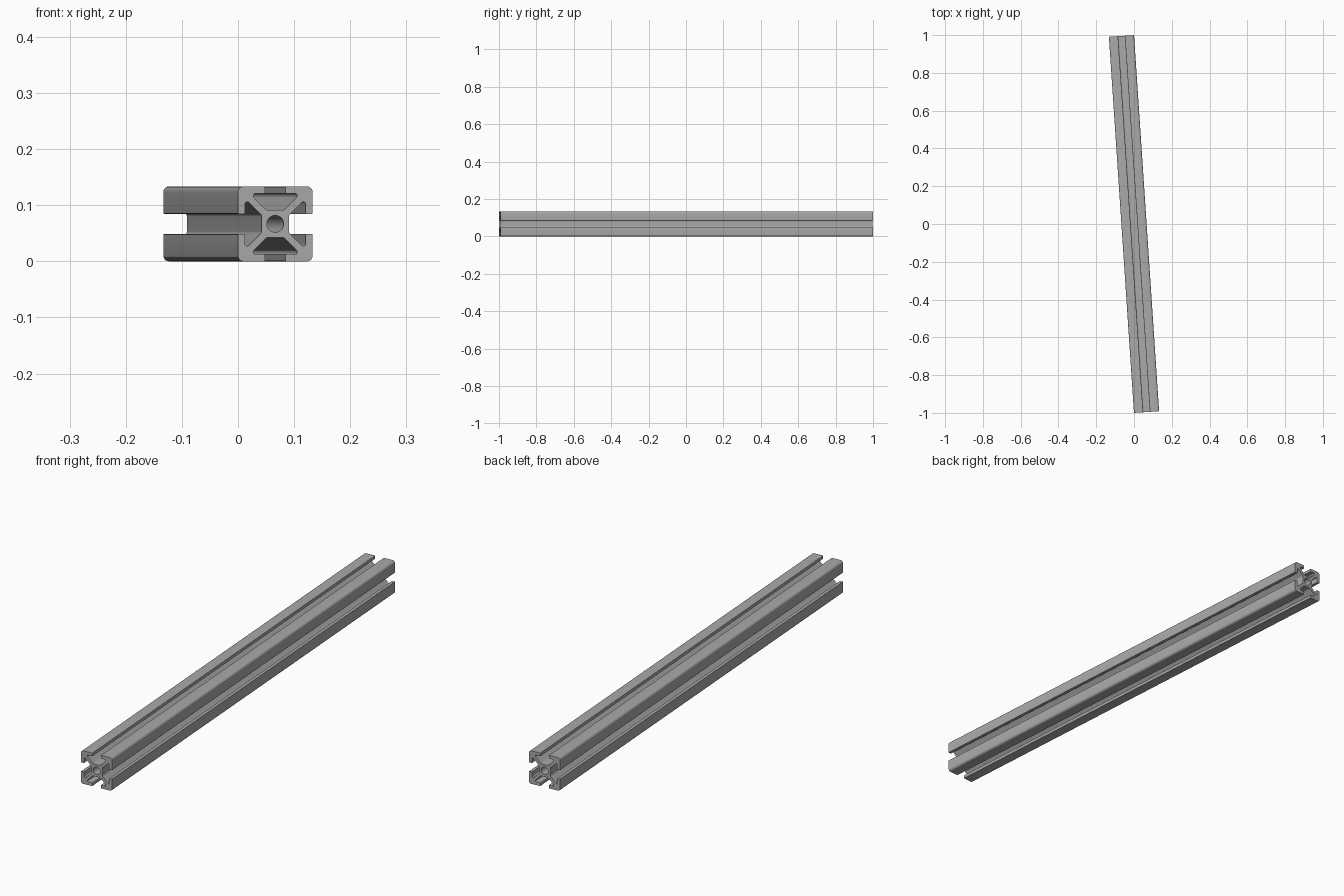
import bpy, bmesh, math
from mathutils import Vector, Matrix

cube = bpy.data.objects.get("Cube")
if cube:
    bpy.data.objects.remove(cube, do_unlink=True)

LENGTH = 1.9955
TILT = math.atan(0.0667)
HALF = 0.0667        # half width of the square section
SLOT = 0.018         # half width of the slot mouth
LIP = 0.054          # inner face of the slot lips
CAVITY = 0.039       # half width of the slot cavity
SHOULDER = 0.048     # where the cavity starts to narrow
CORE = 0.0245        # half width of the centre core
FLOOR = 0.0155       # half width of the slot floor
BORE = 0.015


def fillet(corners, steps=5):
    """Round each (point, radius) corner of a closed outline."""
    out = []
    for i, (p, r) in enumerate(corners):
        a = (corners[i - 1][0] - p).normalized()
        b = (corners[(i + 1) % len(corners)][0] - p).normalized()
        if r == 0:
            out.append(p)
            continue
        half = a.angle(b) / 2
        centre = p + (a + b).normalized() * (r / math.sin(half))
        start = p + a * (r / math.tan(half)) - centre
        end = p + b * (r / math.tan(half)) - centre
        sweep = start.angle_signed(end)
        for k in range(steps + 1):
            out.append(centre + Matrix.Rotation(-sweep * k / steps, 2) @ start)
    return out


# One slot, mirrored about its middle, then turned onto all four sides
lower = [((HALF, -HALF), 0.010), ((HALF, -SLOT), 0.0015), ((LIP, -SLOT), 0),
         ((LIP, -CAVITY), 0.003), ((SHOULDER, -CAVITY), 0.003),
         ((CORE, -FLOOR), 0.006)]
upper = [((x, -y), r) for (x, y), r in reversed(lower[1:])]
corners = []
for quarter in range(4):
    turn = Matrix.Rotation(quarter * math.pi / 2, 2)
    corners += [(turn @ Vector(p), r) for p, r in lower + upper]
outline = fillet(corners)
bore = [Vector((BORE * math.cos(a), BORE * math.sin(a)))
        for a in (k * math.tau / 32 for k in range(32))]

# Filled section with a round bore, extruded to the full length
curve = bpy.data.curves.new("rail_section", "CURVE")
curve.dimensions = "2D"
curve.fill_mode = "BOTH"
curve.extrude = LENGTH / 2
for loop in (outline, bore):
    spline = curve.splines.new("POLY")
    spline.points.add(len(loop) - 1)
    for point, p in zip(spline.points, loop):
        point.co = (p.x, p.y, 0, 1)
    spline.use_cyclic_u = True
helper = bpy.data.objects.new("rail_section", curve)
bpy.context.collection.objects.link(helper)
bpy.context.view_layer.update()
depsgraph = bpy.context.evaluated_depsgraph_get()
mesh = bpy.data.meshes.new_from_object(helper.evaluated_get(depsgraph))
bpy.data.objects.remove(helper, do_unlink=True)

# Lay the rail down, turned slightly in plan
bm = bmesh.new()
bm.from_mesh(mesh)
bmesh.ops.remove_doubles(bm, verts=bm.verts, dist=0.00001)
bmesh.ops.recalc_face_normals(bm, faces=bm.faces)
bm.transform(Matrix.Translation((0, 0, HALF)) @ Matrix.Rotation(TILT, 4, "Z")
             @ Matrix.Rotation(math.pi / 2, 4, "X"))
bm.to_mesh(mesh)
bm.free()
mesh.name = "slotted_rail"
rail = bpy.data.objects.new("slotted_rail", mesh)
bpy.context.collection.objects.link(rail)

# Plain aluminium grey
grey = bpy.data.materials.new("aluminium_grey")
grey.use_nodes = True
colour = (0.4, 0.4, 0.4, 1)
grey.diffuse_color = colour
grey.node_tree.nodes["Principled BSDF"].inputs["Base Color"].default_value = colour
mesh.materials.clear()
mesh.materials.append(grey)

bpy.ops.object.select_all(action="DESELECT")
rail.select_set(True)
bpy.context.view_layer.objects.active = rail
bpy.ops.object.shade_smooth_by_angle(angle=math.radians(30))
